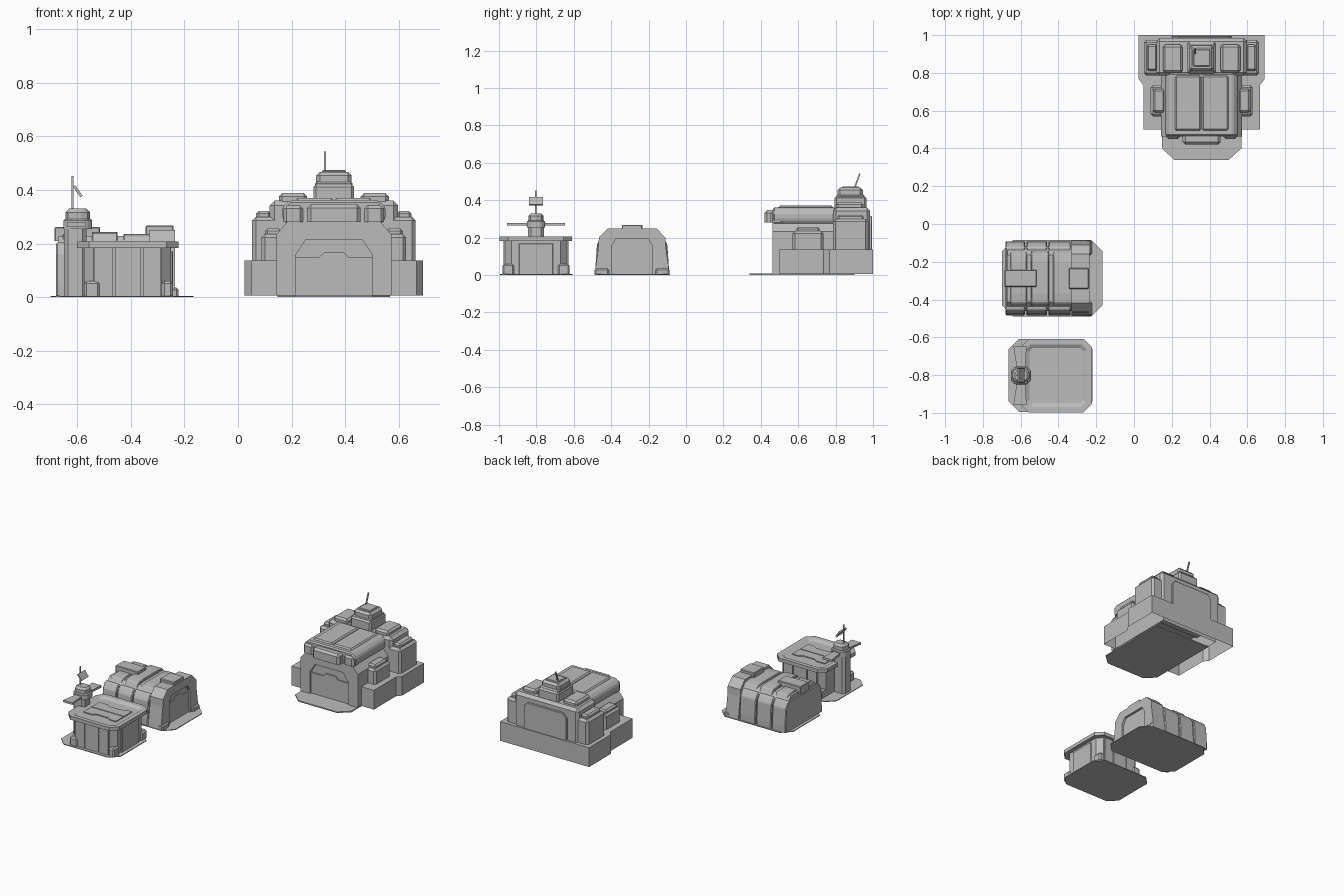
import bpy, bmesh, math
from mathutils import Matrix, Vector

cube = bpy.data.objects.get("Cube")
if cube:
    bpy.data.objects.remove(cube)

grey = bpy.data.materials.new("light_grey")
grey.use_nodes = True
GREY = (0.5, 0.5, 0.5, 1)
grey.diffuse_color = GREY
grey.node_tree.nodes["Principled BSDF"].inputs["Base Color"].default_value = GREY


def finish(name, bm, bevel=0, hollow=False):
    """Bevel everything above the underside, then turn the mesh into an object."""
    bmesh.ops.recalc_face_normals(bm, faces=bm.faces)
    low = min(v.co.z for v in bm.verts) + 1e-4
    if bevel:
        edges = [e for e in bm.edges if max(v.co.z for v in e.verts) > low
                 and e.calc_face_angle(0) > 0.3]
        bmesh.ops.bevel(bm, geom=edges, offset=bevel, segments=1, affect='EDGES')
    if hollow:
        under = [f for f in bm.faces if all(v.co.z < low for v in f.verts)]
        bmesh.ops.delete(bm, geom=under, context='FACES')
    mesh = bpy.data.meshes.new(name)
    bm.to_mesh(mesh)
    bm.free()
    mesh.materials.append(grey)
    obj = bpy.data.objects.new(name, mesh)
    bpy.context.collection.objects.link(obj)
    return obj


def prism(name, outline, axis, lo, hi, offset=0, bevel=0, hollow=False):
    """Extrude an outline along an axis; offset shifts its first coordinate."""
    place = {'x': lambda a, b, d: (d, a, b),
             'y': lambda a, b, d: (a, d, b),
             'z': lambda a, b, d: (a, b, d)}[axis]
    bm = bmesh.new()
    face = bm.faces.new([bm.verts.new(place(a + offset, b, lo)) for a, b in outline])
    out = bmesh.ops.extrude_face_region(bm, geom=[face])
    verts = [v for v in out["geom"] if isinstance(v, bmesh.types.BMVert)]
    bmesh.ops.translate(bm, verts=verts, vec=Vector(place(0, 0, hi - lo)))
    return finish(name, bm, bevel, hollow)


def box(name, x, y, z, bevel=0, hollow=False):
    rect = [(x[0], y[0]), (x[1], y[0]), (x[1], y[1]), (x[0], y[1])]
    return prism(name, rect, 'z', z[0], z[1], 0, bevel, hollow)


def flip(points):
    return [(-a, b) for a, b in points]


def sym(half):
    return half + flip(half[::-1])


def octagon(x, y, c):
    (a, b), (d, e) = x, y
    return [(a + c, d), (b - c, d), (b, d + c), (b, e - c),
            (b - c, e), (a + c, e), (a, e - c), (a, d + c)]


def entrance(name, outer, opening, axis, back, front, offset, seam):
    """Frame around a recessed door whose lower leaf has a stepped top."""
    ring = sym(outer) + flip(opening) + opening[::-1]
    prism(name + "_frame", ring, axis, back, front, offset)
    w, z0 = opening[0]
    leaf = sym([(w, z0), (w, seam), (w * .4, seam), (w * .25, seam + .02)])
    prism(name + "_lower_leaf", leaf, axis, back, back + (front - back) * .4, offset)


# ---- Large headquarters ----
CX = .358


def hq(name, x, y, z, bevel=.012, pair=False):
    """Block of the headquarters, measured from its centre line."""
    if not pair:
        return box("hq_" + name, (CX + x[0], CX + x[1]), y, z, bevel, z[0] < .02)
    for side, s in (("left", 1), ("right", -1)):
        xs = sorted((CX + s * x[0], CX + s * x[1]))
        box(f"hq_{side}_{name}", xs, y, z, bevel, z[0] < .02)


prism("hq_base", sym([(.308, .5), (.308, .735), (.333, .767), (.333, 1)]),
      'z', .006, .136, CX, 0, True)
prism("hq_pad", sym([(.145, .34), (.21, .4), (.21, .9)]), 'z', 0, .008, CX)
shell = [(.215, .008), (.215, .233), (.175, .28)]
prism("hq_hall", sym(shell), 'y', .482, .97, CX, 0, True)
entrance("hq_entrance", shell, [(.143, .008), (.143, .158), (.105, .215)],
         'y', .482, .462, CX, .147)

# Stepped side annexes with lids
hq("rear_annex", (.2, .305), (.785, .975), (.12, .3), .014, True)
hq("rear_annex_lid", (.235, .29), (.81, .95), (.295, .322), .01, True)
hq("side_annex", (.19, .27), (.57, .735), (.12, .235), .012, True)
hq("side_annex_lid", (.195, .258), (.59, .715), (.23, .256), .01, True)
hq("rear_block", (-.24, .24), (.785, .985), (.12, .36), .018)
hq("rear_block_lid", (.1, .205), (.8, .95), (.355, .388), .012, True)

# Roof canopy with two panels and front bays
prism("hq_canopy", sym([(.178, .275), (.193, .295), (.193, .335), (.165, .362)]),
      'y', .465, .8, CX, .008)
hq("canopy_panel", (.003, .142), (.495, .785), (.355, .371), .008, True)
hq("front_bay", (-.1, .1), (.42, .5), (.28, .347), .014)
hq("corner_bay", (.115, .188), (.45, .52), (.28, .342), .012, True)

# Control tower, antenna and rear panel
hq("tower", (-.076, .076), (.795, .965), (.35, .422), .01)
hq("tower_collar", (-.07, .07), (.805, .955), (.36, .432), .008)
hq("tower_cap", (-.066, .066), (.81, .945), (.42, .468), .014)
hq("tower_hatch", (-.045, .045), (.835, .925), (.466, .474), .004)
antenna = hq("antenna", (-.004, .004), (-.004, .004), (0, .085), 0)
antenna.location = (-.033, .9, .462)
antenna.rotation_euler.x = math.radians(-20)
prism("hq_rear_panel", sym([(.16, .136), (.16, .285), (.135, .315)]),
      'y', .98, .995, CX, .004)

# ---- Ribbed storage hangar ----
BY = -.288
prism("hangar_pad", octagon((-.7, -.167), (-.49, -.085), .06), 'z', 0, .005)
prism("hangar_core", sym([(.172, .005), (.172, .18), (.125, .228)]),
      'x', -.67, -.25, BY)
for i, (a, b) in enumerate(((-.68, -.577), (-.57, -.46), (-.453, -.335))):
    lift = .008 * (i == 1)
    wall = [(.196, .005), (.196, .045), (.188, .165), (.165, .203)]
    prism(f"hangar_rib_{i + 1}", sym(wall), 'x', a, b, BY, .005)
    prism(f"hangar_roof_{i + 1}", sym([(.155, .19), (.13, .23 + lift),
          (.08, .236 + lift)]), 'x', a + .025, b + .01, BY, .004)
facade = [(.2, .005), (.195, .045), (.18, .15), (.178, .2), (.13, .25)]
prism("hangar_facade", sym(facade), 'x', -.33, -.255, BY)
entrance("hangar_entrance", facade, [(.11, .005), (.11, .155), (.085, .195)],
         'x', -.255, -.235, BY, .145)
for s in (1, -1):
    edge = sorted((BY + s * .125, BY + s * .2))
    box("hangar_" + ("rear" if s > 0 else "front") + "_foot",
        (-.26, -.222), edge, (.005, .035), .008)
box("hangar_front_vent", (-.345, -.24), (BY - .055, BY + .055), (.222, .268), .004)
box("hangar_rear_vent", (-.685, -.515), (BY - .045, BY + .045), (.21, .262), .004)

# ---- Small lookout post ----
AX, AY = -.41, -.802
prism("post_pad", octagon((-.664, -.22), (-.995, -.608), .055), 'z', 0, .005)
prism("post_body", octagon((-.575, -.25), (AY - .165, AY + .165), .035), 'z', .005, .19)
for s, side in ((-1, "front"), (1, "rear")):
    y = sorted((AY + s * .15, AY + s * .173))
    for i, (a, b) in enumerate(((-.535, -.467), (-.46, -.362), (-.355, -.29))):
        box(f"post_{side}_wall_{i + 1}", (a, b), y, (.005, .186))
    for end, x in (("inner", (-.575, -.515)), ("outer", (-.285, -.242))):
        box(f"post_{side}_{end}_foot", x,
            sorted((AY + s * .115, AY + s * .18)), (.005, .06), .01)
box("post_door", (-.26, -.243), (AY - .09, AY + .09), (.005, .17), .003)

# Roof with a raised rim and two notched panels
roof = prism("post_roof", octagon((-.602, -.222), (AY - .195, AY + .193), .045),
             'z', .183, .207)
bm = bmesh.new()
bm.from_mesh(roof.data)
top = [f for f in bm.faces if f.normal.z > .9]
bmesh.ops.inset_region(bm, faces=top, thickness=.03)
bmesh.ops.inset_region(bm, faces=top, thickness=.022, depth=-.012)
bm.to_mesh(roof.data)
bm.free()
for s, side in ((-1, "front"), (1, "rear")):
    notch = [(-.535, .003), (-.535, .085), (-.475, .085), (-.445, .068),
             (-.365, .068), (-.335, .085), (-.292, .085), (-.292, .003)]
    prism(f"post_{side}_roof_panel", [(x, AY + s * d) for x, d in notch],
          'z', .192, .201)

# Lookout tower, side fins, mast and dish
box("post_tower", (-.65, -.565), (AY - .042, AY + .042), (.005, .28), .015)
prism("post_tower_head", octagon((-.652, -.545), (AY - .048, AY + .048), .022),
      'z', .255, .292, 0, .006)
prism("post_tower_dome", octagon((-.645, -.552), (AY - .04, AY + .04), .02),
      'z', .288, .33, 0, .014)
for s, side in ((-1, "front"), (1, "rear")):
    fin = [(-.625, .04), (-.575, .04), (-.575, .07), (-.568, .155),
           (-.638, .155), (-.625, .07)]
    prism(f"post_{side}_fin", [(x, AY + s * d) for x, d in fin], 'z', .264, .278)
box("post_mast", (-.621, -.614), (AY - .004, AY + .004), (.32, .452))
dish = box("post_dish", (-.005, .005), (-.037, .037), (-.024, .024))
dish.matrix_world = Matrix.Translation((-.598, AY, .395)) @ Matrix.Rotation(
    math.radians(-35), 4, 'Y')
